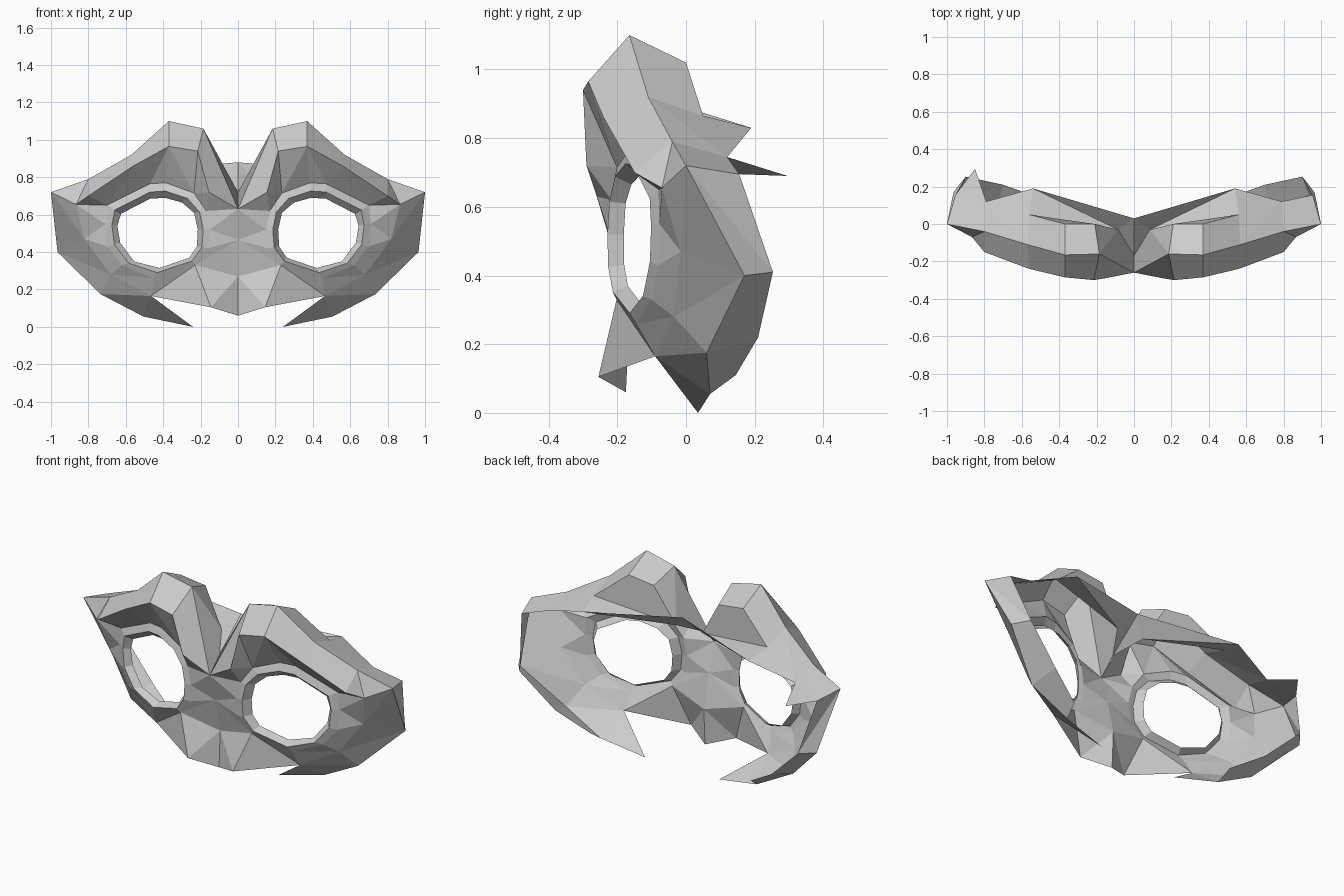
import bpy, bmesh

if "Cube" in bpy.data.objects:
    bpy.data.objects.remove(bpy.data.objects["Cube"])

# Right-half landmarks, grouped by part (x, y, z)
BROW = dict(
    top=(.37, -.165, 1.10), top_in=(.185, -.16, 1.06), front=(.37, -.285, .965), front_in=(.215, -.30, .94),
    arch=(.57, -.11, .92), arch_low=(.56, -.24, .86), tail=(.80, -.04, .79), tail_low=(.80, -.15, .70),
    corner=(1, 0, .72), corner_low=(.866, -.07, .655), back=(.37, 0, 1.02), back_in=(.21, 0, 1.0),
    back_arch=(.56, .05, .865), fin=(.54, .19, .83), back_tail=(.79, .12, .745), base=(.155, -.29, .72))
NOSE = dict(
    crest=(0, .03, .88), notch=(.085, -.03, .79), dip=(0, -.17, .72), bridge=(0, -.26, .63),
    mid=(0, -.21, .465), low=(0, -.165, .27), end=(0, -.175, .06), nostril=(.145, -.255, .105))
CHEEK = dict(
    temple=(.955, .155, .695), side=(.965, .17, .40), side_back=(.90, .253, .41), ridge=(.82, -.015, .47),
    ridge_low=(.68, -.035, .28), jaw=(.735, .06, .175), jaw_back=(.70, .21, .22), chin=(.505, .07, .055),
    chin_back=(.52, .145, .11), inner=(.465, -.09, .165), tip=(.24, .035, 0))
# Eye opening and its surrounding ring (x, z), counter-clockwise from the outer corner
HOLE = [(.645, .54), (.625, .605), (.47, .685), (.39, .69), (.30, .665), (.235, .61),
        (.215, .52), (.22, .43), (.26, .37), (.42, .315), (.555, .35), (.63, .45)]
RING = [(.71, .55), (.70, .65), (.47, .765), (.385, .77), (.235, .715), (.17, .62),
        (.15, .52), (.16, .42), (.23, .33), (.45, .26), (.62, .33), (.70, .43)]


def on_eye_plane(x, z, push=0):
    return (x, -.21 + .26 * (x - .2) + push, z)


outer = [on_eye_plane(*p) for p in RING]
middle = [on_eye_plane((a[0] * .55 + b[0] * .45), (a[1] * .55 + b[1] * .45), -.015) for a, b in zip(HOLE, RING)]
inner = [on_eye_plane(*p, .025) for p in HOLE]
P = {**BROW, **NOSE, **CHEEK, **{f"r{i}": p for i, p in enumerate(outer)}}


def make(name, faces, mirror=True):
    """Flat-faced part from lists of corner points, optionally mirrored across x."""
    bm = bmesh.new()
    for f in faces:
        bm.faces.new([bm.verts.new(p) for p in f])
    bmesh.ops.remove_doubles(bm, verts=bm.verts, dist=1e-4)
    bmesh.ops.recalc_face_normals(bm, faces=bm.faces)
    mesh = bpy.data.meshes.new(name)
    bm.to_mesh(mesh)
    bm.free()
    ob = bpy.data.objects.new(name, mesh)
    bpy.context.collection.objects.link(ob)
    if mirror:
        ob.modifiers.new("Mirror", 'MIRROR').use_clip = True
    return ob


def part(name, *panels):
    """Part whose panels are named by their corner landmarks."""
    make(name, [[P[k] for k in panel.split()] for panel in panels])


# Stepped rims around the eye holes
rim = []
for a, b in ((outer, middle), (middle, inner)):
    for i in range(12):
        j = (i + 1) % 12
        rim.append((a[i], a[j], b[j], b[i]))
make("eye_rim", rim)

# Brow ridge: bevelled front, top and back
part("brow_ridge",
     "top top_in front_in front",
     "top front arch_low arch",
     "arch arch_low tail_low tail",
     "tail tail_low corner_low",
     "tail corner_low corner",
     "top top_in back_in back",
     "top back back_arch arch",
     "arch back_arch fin back_tail",
     "arch back_tail tail",
     "tail back_tail temple corner",
     "top_in front_in base bridge",
     "top_in bridge dip notch",
     "top_in notch back_in",
     "back_in notch back_arch back",
     "notch back_arch fin")

# Brow underside, running down to the eye rim
part("brow_underside",
     "tail_low corner_low r1",
     "arch_low tail_low r1",
     "arch_low r1 r2",
     "front arch_low r2",
     "front r2 r3",
     "front r3 r4",
     "front r4 front_in",
     "front_in r4 base",
     "base r4 r5")

# Nose bridge, its crest and the lower tip
part("nose",
     "crest notch dip",
     "crest notch fin",
     "base r5 bridge",
     "bridge r5 r6",
     "bridge r6 mid",
     "mid r6 r7",
     "mid r7 r8",
     "mid r8 low",
     "low r8 nostril",
     "low nostril end",
     "r8 inner nostril",
     "r8 r9 inner")

# Cheeks with wrapped-back side panels and pointed lower tips
part("cheek",
     "r0 r1 corner_low",
     "r0 corner_low ridge",
     "r11 r0 ridge",
     "r11 ridge ridge_low r10",
     "r9 r10 ridge_low",
     "r9 ridge_low inner",
     "inner ridge_low jaw",
     "ridge_low ridge side",
     "ridge_low side jaw",
     "ridge corner_low corner",
     "ridge corner side",
     "corner temple side_back",
     "corner side_back side",
     "side side_back jaw_back jaw",
     "jaw jaw_back chin_back chin",
     "inner jaw chin",
     "inner chin tip")

# Single torn spike behind the left temple
make("left_spike", [[(-.79, .12, .745), (-.85, .295, .69), (-.955, .155, .695)]], mirror=False)
